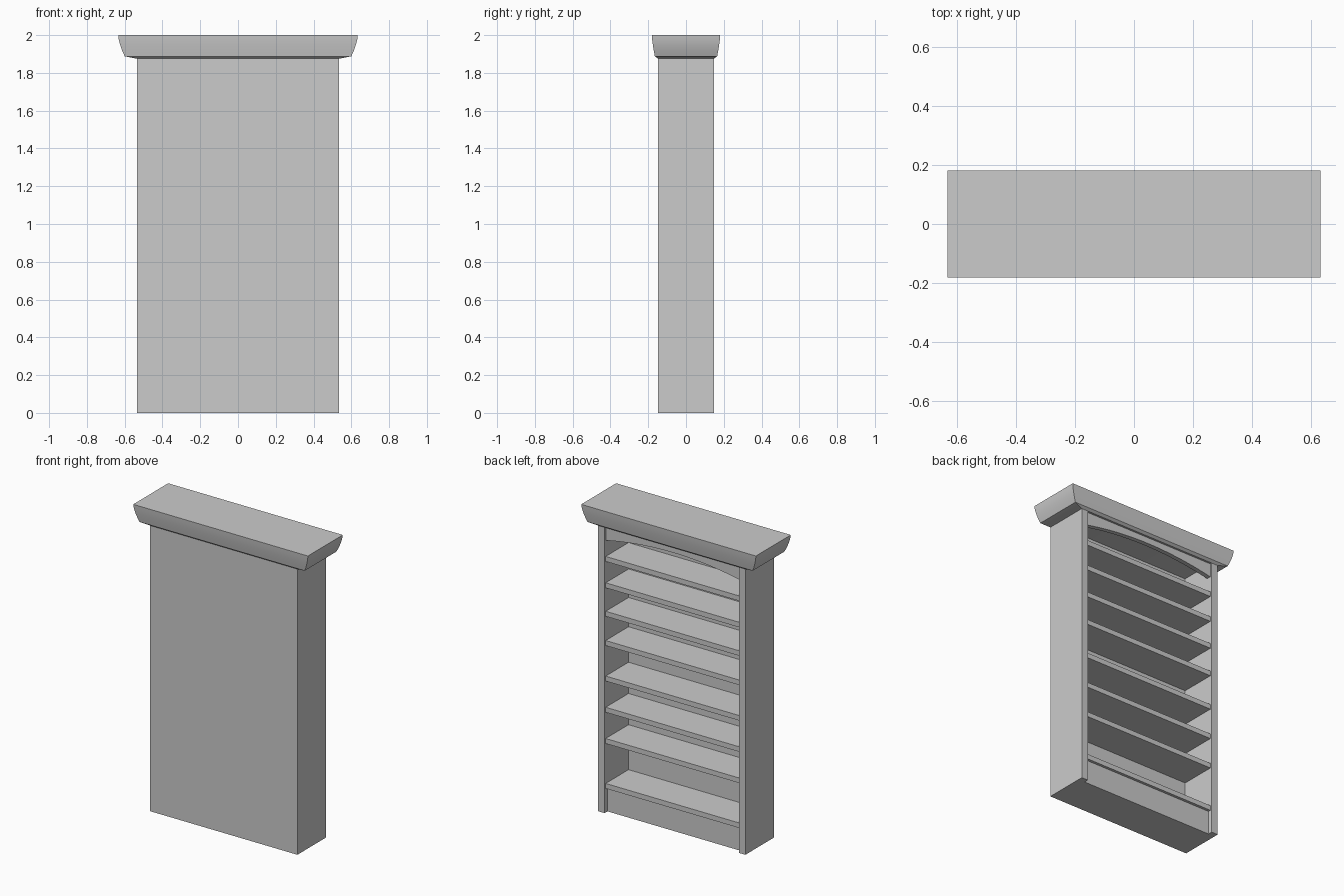
import bpy, bmesh, math

if "Cube" in bpy.data.objects:
    bpy.data.objects.remove(bpy.data.objects["Cube"])

W, D = 0.535, 0.148      # half width and half depth of the case
T = 0.047                # panel thickness
TOP = 1.88
BACK = -D + T            # inner face of the closed panel


def mesh_object(name, bm):
    bmesh.ops.recalc_face_normals(bm, faces=bm.faces)
    me = bpy.data.meshes.new(name)
    bm.to_mesh(me)
    bm.free()
    ob = bpy.data.objects.new(name, me)
    bpy.context.collection.objects.link(ob)
    return ob


def box(name, x0, x1, y0, y1, z0, z1):
    bm = bmesh.new()
    bmesh.ops.create_cube(bm, size=1)
    for v in bm.verts:
        v.co.x = x1 if v.co.x > 0 else x0
        v.co.y = y1 if v.co.y > 0 else y0
        v.co.z = z1 if v.co.z > 0 else z0
    return mesh_object(name, bm)


# Case: closed panel, two sides, solid plinth
box("closed_panel", -W, W, -D, BACK, 0, TOP)
box("side_left", -W, -W + T, BACK, D, 0, TOP)
box("side_right", W - T, W, BACK, D, 0, TOP)
box("plinth", -W + T, W - T, BACK, 0.118, 0, 0.157)

# Shelves, by height of their top face
for i, z in enumerate((0.19, 0.485, 0.69, 0.895, 1.128, 1.32, 1.507, 1.68)):
    box(f"shelf_{i + 1}", -W + T, W - T, BACK, 0.136, z - 0.033, z)

# Arched apron under the crown
bm = bmesh.new()
N, half = 20, W - T
outline = [(half, TOP), (-half, TOP)]
for i in range(N + 1):
    t = -1 + 2 * i / N
    outline.append((half * t, 1.785 + 0.05 * (1 - t * t)))
face = bm.faces.new([bm.verts.new((x, 0.105, z)) for x, z in outline])
ext = bmesh.ops.extrude_face_region(bm, geom=[face])
bmesh.ops.translate(bm, vec=(0, 0.03, 0),
                    verts=[g for g in ext["geom"] if isinstance(g, bmesh.types.BMVert)])
mesh_object("arched_apron", bm)

# Crown moulding: stacked rectangular rings (half x, half y, z)
rings = [(0.535, 0.148, 1.875), (0.6, 0.165, 1.888), (0.612, 0.17, 1.915),
         (0.623, 0.175, 1.945), (0.631, 0.179, 1.975), (0.634, 0.181, 2.0)]
bm = bmesh.new()
loops = [[bm.verts.new((sx * x, sy * y, z))
          for sx, sy in ((-1, -1), (1, -1), (1, 1), (-1, 1))] for x, y, z in rings]
for a, b in zip(loops, loops[1:]):
    for i in range(4):
        j = (i + 1) % 4
        bm.faces.new((a[i], a[j], b[j], b[i]))
bm.faces.new(loops[0][::-1])
bm.faces.new(loops[-1])
crown = mesh_object("crown_moulding", bm)
bpy.context.view_layer.objects.active = crown
crown.select_set(True)
bpy.ops.object.shade_smooth_by_angle(angle=math.radians(30))
